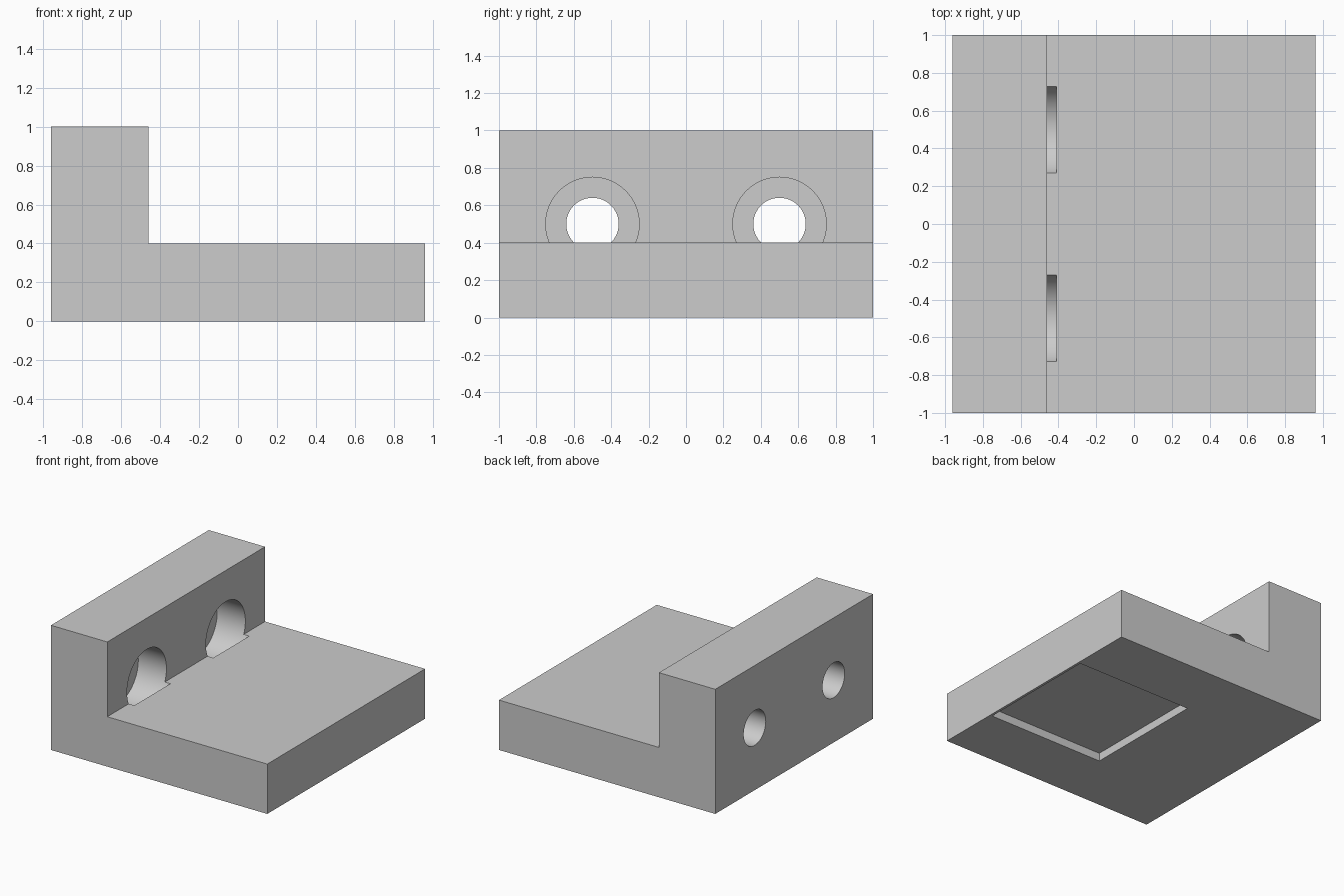
import bpy
import bmesh
import math

if "Cube" in bpy.data.objects:
    bpy.data.objects.remove(bpy.data.objects["Cube"], do_unlink=True)

grey = bpy.data.materials.new("plain grey")
grey.use_nodes = True
GREY = (0.604, 0.604, 0.604, 1)
grey.diffuse_color = GREY
grey.node_tree.nodes["Principled BSDF"].inputs["Base Color"].default_value = GREY

HALF_X, HALF_Y = 0.96, 1.0
WALL_X, BASE_TOP = -0.46, 0.4


def cut(target, cutter):
    """Subtract a cutter from the target, then discard the cutter."""
    cutter.data.materials.append(grey)
    cutter.hide_render = True
    mod = target.modifiers.new("cut", "BOOLEAN")
    mod.operation = "DIFFERENCE"
    mod.solver = "EXACT"
    mod.object = cutter
    bpy.context.view_layer.objects.active = target
    bpy.ops.object.modifier_apply(modifier=mod.name)
    bpy.data.objects.remove(cutter, do_unlink=True)


def bore(x0, x1, y, radius):
    """Cylinder along x at the height of the bolt holes."""
    bpy.ops.mesh.primitive_cylinder_add(
        vertices=96, radius=radius, depth=x1 - x0,
        location=((x0 + x1) / 2, y, 0.5), rotation=(0, math.pi / 2, 0))
    return bpy.context.object


# L-shaped bracket body, extruded along y
profile = [(-HALF_X, 0), (HALF_X, 0), (HALF_X, BASE_TOP),
           (WALL_X, BASE_TOP), (WALL_X, 1), (-HALF_X, 1)]
bm = bmesh.new()
face = bm.faces.new([bm.verts.new((x, -HALF_Y, z)) for x, z in profile])
extruded = bmesh.ops.extrude_face_region(bm, geom=[face])["geom"]
bmesh.ops.translate(bm, vec=(0, 2 * HALF_Y, 0),
                    verts=[v for v in extruded if isinstance(v, bmesh.types.BMVert)])
bmesh.ops.recalc_face_normals(bm, faces=bm.faces)
mesh = bpy.data.meshes.new("bracket_body")
bm.to_mesh(mesh)
bm.free()
body = bpy.data.objects.new("bracket_body", mesh)
bpy.context.collection.objects.link(body)
mesh.materials.append(grey)

# Counterbored bolt holes, whose wide part also bites into the base
for y in (-0.5, 0.5):
    cut(body, bore(-0.71, -0.41, y, 0.25))
    cut(body, bore(-1.1, -0.6, y, 0.14))

# Shallow rectangular pocket in the underside
x0, x1, half_width, depth = -0.09, 0.94, 0.505, 0.065
bpy.ops.mesh.primitive_cube_add(size=1, location=((x0 + x1) / 2, 0, 0))
pocket = bpy.context.object
pocket.scale = (x1 - x0, 2 * half_width, 2 * depth)
bpy.context.view_layer.update()
cut(body, pocket)

# Smooth bores with crisp edges
bpy.ops.object.select_all(action="DESELECT")
body.select_set(True)
bpy.context.view_layer.objects.active = body
bpy.ops.object.shade_smooth_by_angle(angle=math.radians(30))
